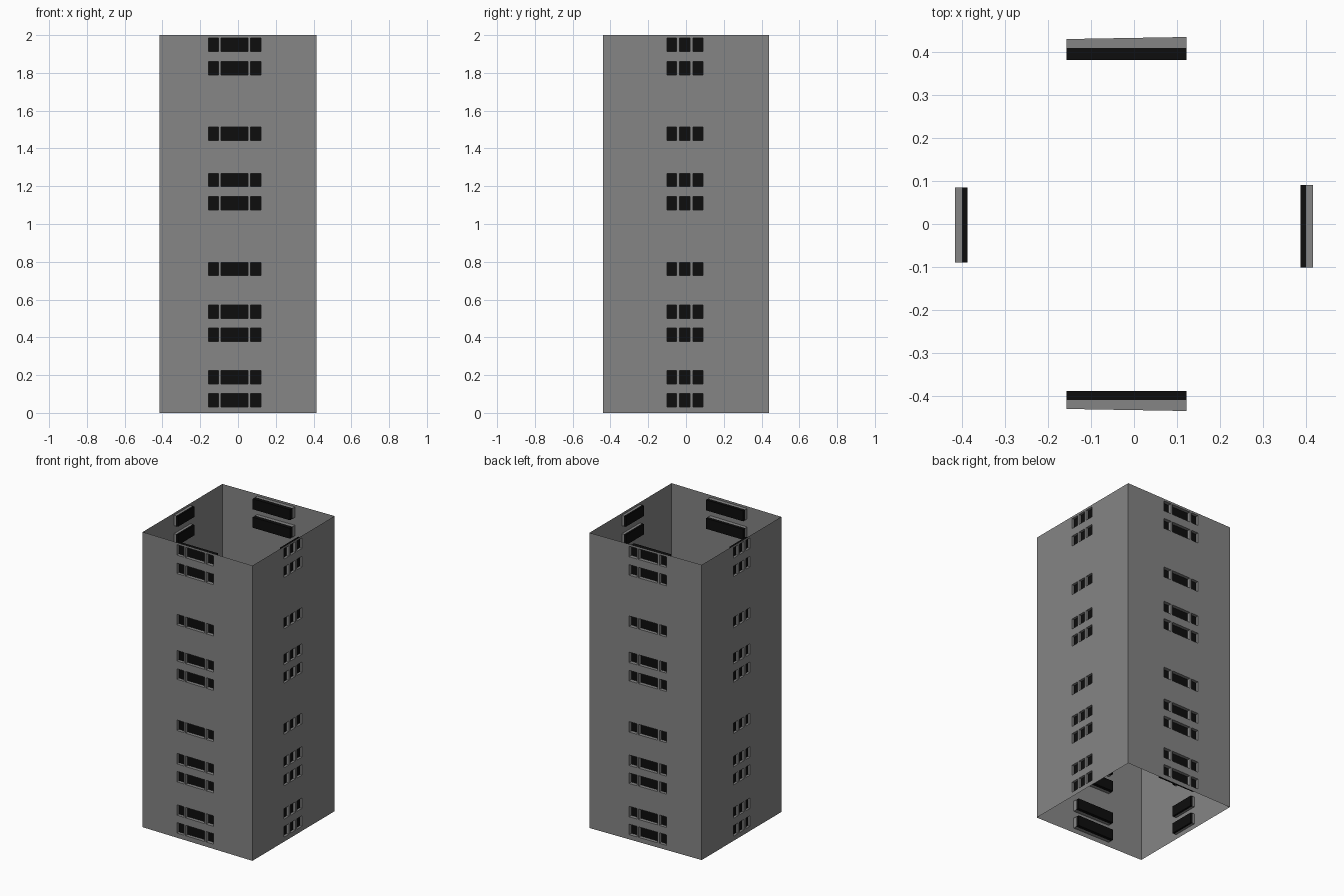
import bpy
import bmesh
from mathutils import Vector

cube = bpy.data.objects.get("Cube")
if cube:
    bpy.data.objects.remove(cube, do_unlink=True)


def material(name, value):
    mat = bpy.data.materials.new(name)
    mat.use_nodes = True
    colour = (value, value, value, 1)
    mat.diffuse_color = colour
    bsdf = mat.node_tree.nodes["Principled BSDF"]
    bsdf.inputs["Base Color"].default_value = colour
    bsdf.inputs["Roughness"].default_value = 0.8
    return mat


CONCRETE = material("concrete grey", 0.235)
GLASS = material("black glass", 0.004)

HEIGHT = 2.0
HALF_X = 0.416
WINDOW_H = 0.071
ROWS = [0.067, 0.188, 0.414, 0.536, 0.762, 1.109, 1.233, 1.478, 1.825, 1.95]


def half_depth(u):
    """The front and back walls splay slightly towards +x."""
    return 0.433 + 0.017 * u


# name, runs along x, side, panes, depth where the glass starts and ends
LONG_PANES = [(-0.157, -0.102), (-0.09, 0.052), (0.065, 0.122)]
WALLS = [
    ("front", True, -1, LONG_PANES, 0.41, 0.388),
    ("back", True, 1, LONG_PANES, 0.41, 0.382),
    ("left", False, 1, [(-0.101, -0.05), (-0.034, 0.02), (0.036, 0.091)], 0.40, 0.387),
    ("right", False, -1, [(-0.09, -0.046), (-0.028, 0.02), (0.036, 0.085)], 0.40, 0.387),
]


def quad(bm, points, facing):
    face = bm.faces.new([bm.verts.new(p) for p in points])
    face.normal_update()
    if face.normal.dot(facing) < 0:
        face.normal_flip()


def finish(bm, name, mat):
    bmesh.ops.remove_doubles(bm, verts=bm.verts, dist=0.0001)
    mesh = bpy.data.meshes.new(name)
    bm.to_mesh(mesh)
    bm.free()
    mesh.materials.append(mat)
    bpy.context.collection.objects.link(bpy.data.objects.new(name, mesh))


def build_wall(name, along_x, side, panes, glass_out, glass_in):
    def place(u, z, depth=None):
        if along_x:
            return Vector((u, side * (half_depth(u) if depth is None else depth), z))
        return Vector((side * (HALF_X if depth is None else depth), u, z))

    outward = Vector((0, side, 0)) if along_x else Vector((side, 0, 0))
    along = Vector((1, 0, 0)) if along_x else Vector((0, 1, 0))
    up = Vector((0, 0, 1))
    end = HALF_X if along_x else half_depth(side * HALF_X)
    a, b = panes[0][0], panes[-1][1]
    spans = [(r - WINDOW_H / 2, r + WINDOW_H / 2) for r in ROWS]

    # Thin wall sheet with one opening per storey
    bm = bmesh.new()
    levels = [0] + [z for span in spans for z in span] + [HEIGHT]
    for i, (z0, z1) in enumerate(zip(levels, levels[1:])):
        for j, (u0, u1) in enumerate([(-end, a), (a, b), (b, end)]):
            if not (j == 1 and i % 2 == 1):
                quad(bm, [place(u0, z0), place(u1, z0), place(u1, z1), place(u0, z1)], outward)
    finish(bm, name + "_wall", CONCRETE)

    # Window reveals and mullions
    bm = bmesh.new()
    for z0, z1 in spans:
        for z, facing in ((z0, up), (z1, -up)):
            quad(bm, [place(a, z), place(b, z), place(b, z, glass_out), place(a, z, glass_out)], facing)
        sides = [(a, along), (b, -along)]
        for p, q in zip(panes, panes[1:]):
            sides += [(p[1], -along), (q[0], along)]
            quad(bm, [place(p[1], z0), place(q[0], z0), place(q[0], z1), place(p[1], z1)], outward)
        for u, facing in sides:
            quad(bm, [place(u, z0), place(u, z1), place(u, z1, glass_out), place(u, z0, glass_out)], facing)
    finish(bm, name + "_window_frames", CONCRETE)

    # Dark glazing block behind each opening
    bm = bmesh.new()
    for z0, z1 in spans:
        for depth, facing in ((glass_out, outward), (glass_in, -outward)):
            quad(bm, [place(a, z0, depth), place(b, z0, depth), place(b, z1, depth), place(a, z1, depth)], facing)
        for z, facing in ((z0, -up), (z1, up)):
            quad(bm, [place(a, z, glass_out), place(b, z, glass_out), place(b, z, glass_in), place(a, z, glass_in)], facing)
        for u, facing in ((a, -along), (b, along)):
            quad(bm, [place(u, z0, glass_out), place(u, z1, glass_out), place(u, z1, glass_in), place(u, z0, glass_in)], facing)
    finish(bm, name + "_window_glass", GLASS)


for wall in WALLS:
    build_wall(*wall)
